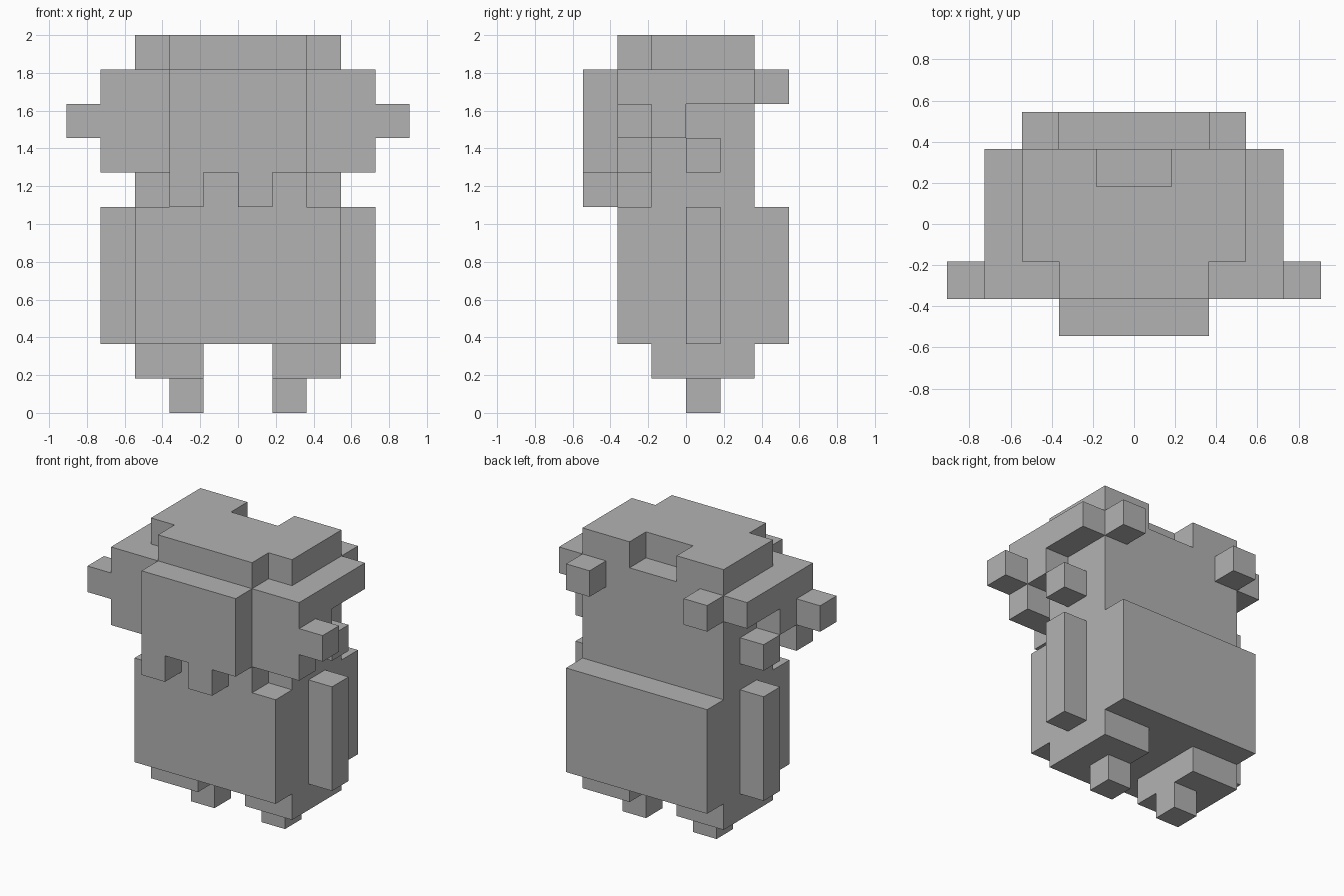
import bpy
import bmesh
from itertools import product
from mathutils import Vector

cube = bpy.data.objects.get("Cube")
if cube:
    bpy.data.objects.remove(cube, do_unlink=True)

UNIT = 2 / 11  # edge of one block

grey = bpy.data.materials.new("plain grey")
grey.use_nodes = True
grey.diffuse_color = (0.45, 0.45, 0.45, 1)
bsdf = grey.node_tree.nodes["Principled BSDF"]
bsdf.inputs["Base Color"].default_value = grey.diffuse_color
bsdf.inputs["Roughness"].default_value = 0.8


def box(x0, x1, y0, y1, z0, z1):
    """Set of block cells filling a range."""
    return set(product(range(x0, x1), range(y0, y1), range(z0, z1)))


def mirrored(cells):
    return {(-x - 1, y, z) for x, y, z in cells}


# Middle parts
parts = {
    "torso": box(-3, 3, -2, 2, 2, 6),
    "back_pack": box(-3, 3, 2, 3, 2, 6),
    "neck": box(-3, 3, -1, 2, 6, 7) | box(-2, 2, -2, -1, 6, 7),
    "head": box(-3, 3, -2, 2, 7, 10),
    "face": box(-2, 2, -3, -2, 7, 10),
    "teeth": box(-2, -1, -3, -2, 6, 7) | box(0, 1, -3, -2, 6, 7),
    "crown": (box(-3, 3, -1, 2, 10, 11) | box(-2, 2, -2, -1, 10, 11))
             - box(-1, 1, 1, 2, 10, 11),
}

# Paired parts, given for the left side
pairs = {
    "leg": box(1, 3, -1, 2, 1, 2),
    "foot": box(1, 2, 0, 1, 0, 1),
    "arm": box(3, 4, 0, 1, 2, 6),
    "side_flap": box(3, 4, -2, 2, 9, 10) | box(3, 4, -2, 0, 8, 9)
                 | box(3, 4, -2, -1, 7, 8),
    "ear": box(4, 5, -2, -1, 8, 9),
    "cheek_stud": box(3, 4, 0, 1, 7, 8),
    "back_stud": box(2, 3, 2, 3, 9, 10),
}
for name, cells in pairs.items():
    parts["left_" + name] = cells
    parts["right_" + name] = mirrored(cells)

filled = set().union(*parts.values())


def build(name, cells):
    """Mesh only the outer faces of a part's blocks."""
    bm = bmesh.new()
    for cell in sorted(cells):
        for axis, side in product(range(3), (0, 1)):
            beside = list(cell)
            beside[axis] += 2 * side - 1
            if tuple(beside) in filled:
                continue
            u, v = Vector((0, 0, 0)), Vector((0, 0, 0))
            u[(axis + 1) % 3] = v[(axis + 2) % 3] = 1
            corner = Vector(cell)
            corner[axis] += side
            loop = [corner, corner + u, corner + u + v, corner + v]
            if not side:
                loop.reverse()
            bm.faces.new([bm.verts.new(p * UNIT) for p in loop])
    bmesh.ops.remove_doubles(bm, verts=bm.verts, dist=UNIT / 100)
    mesh = bpy.data.meshes.new(name)
    bm.to_mesh(mesh)
    bm.free()
    mesh.materials.append(grey)
    bpy.context.collection.objects.link(bpy.data.objects.new(name, mesh))


for name, cells in parts.items():
    build(name, cells)
